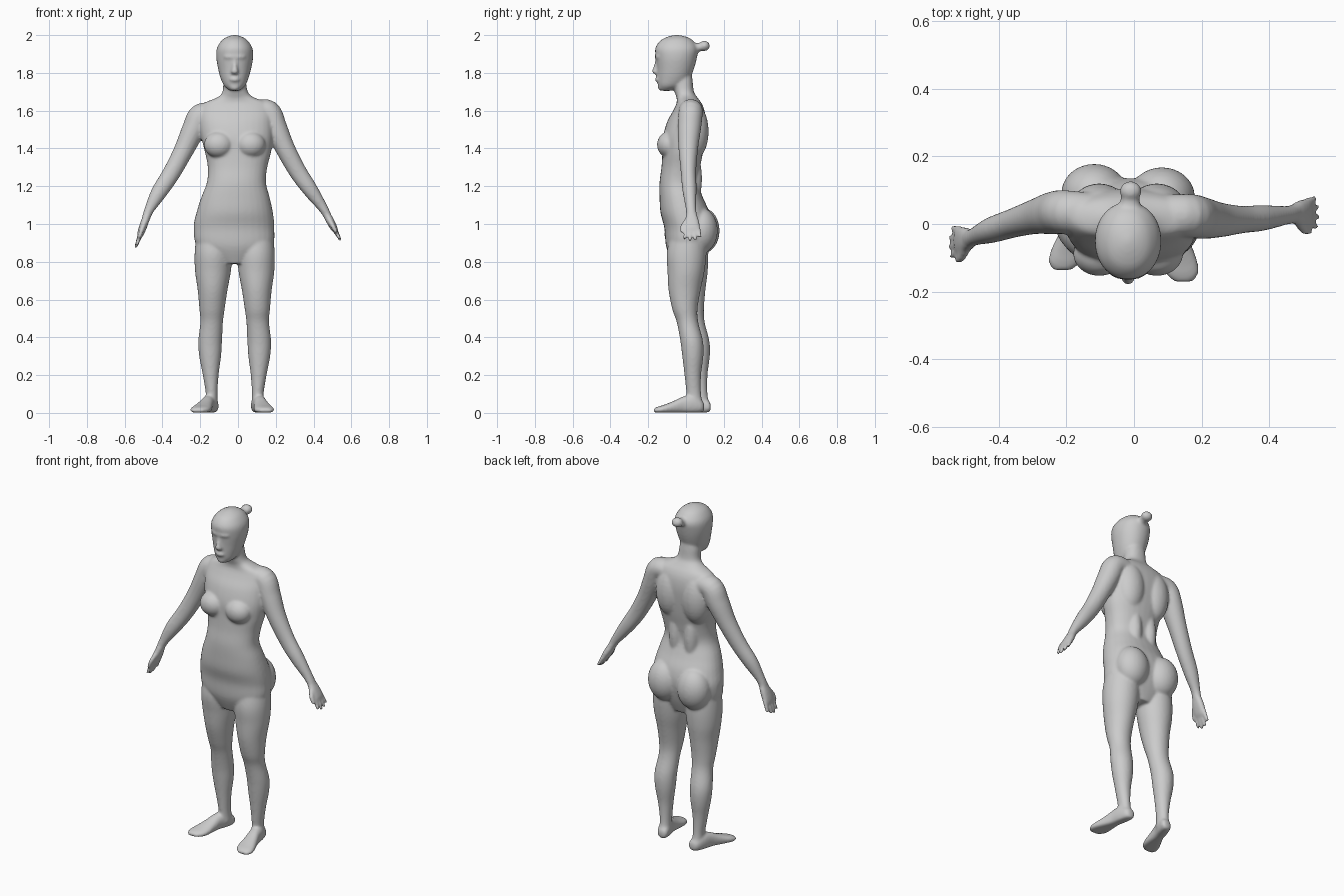
import bpy, bmesh, math
from mathutils import Vector, Matrix

bm = bmesh.new()
MID = -0.0175          # the figure's own centre line


def catmull(p, i, t):
    a, b, c, d = (Vector(p[max(0, min(len(p) - 1, i + k))]) for k in (-1, 0, 1, 2))
    return 0.5 * (2 * b + (c - a) * t + (2 * a - 5 * b + 4 * c - d) * t * t
                  + (3 * b - a - 3 * c + d) * t ** 3)


def tube(stations, axis=None, ref=(0, 1, 0), power=2.0, sides=32, steps=5):
    """Loft ellipses through (x, y, z, radius across, radius along ref)."""
    pts = [catmull(stations, i, k / steps) for i in range(len(stations) - 1) for k in range(steps)]
    pts.append(Vector(stations[-1]))
    rings = []
    for n, p in enumerate(pts):
        t = Vector(axis) if axis else (pts[min(n + 1, len(pts) - 1)] - pts[max(n - 1, 0)]).to_3d()
        t = Vector(t[:3]).normalized()
        v = Vector(ref)
        v = (v - v.dot(t) * t).normalized()
        u = v.cross(t)
        ring = []
        for k in range(sides):
            c, s = math.cos(k * math.tau / sides), math.sin(k * math.tau / sides)
            c = math.copysign(abs(c) ** (2 / power), c)
            s = math.copysign(abs(s) ** (2 / power), s)
            q = Vector(p[:3]) + u * c * max(p[3], .004) + v * s * max(p[4], .004)
            q.z = max(q.z, 0.002)
            ring.append(bm.verts.new(q))
        rings.append(ring)
    faces = [bm.faces.new((a[k], a[(k + 1) % sides], b[(k + 1) % sides], b[k]))
             for a, b in zip(rings, rings[1:]) for k in range(sides)]
    faces += [bm.faces.new(rings[0]), bm.faces.new(rings[-1])]
    bmesh.ops.recalc_face_normals(bm, faces=faces)


def ball(c, r):
    bmesh.ops.create_uvsphere(bm, u_segments=24, v_segments=16, radius=1,
                              matrix=Matrix.Translation(c) @ Matrix.Diagonal((*r, 1)))


def slices(rows, power=2.0):
    """Horizontal loft from rows of (z, x left, x right, y front, y back)."""
    tube([((l + r) / 2, (f + b) / 2, z, (r - l) / 2, (b - f) / 2) for z, l, r, f, b in rows],
         axis=(0, 0, 1), power=power)


# torso and neck
slices([(.79, -.10, .065, -.07, .08), (.88, -.215, .18, -.105, .115), (.98, -.235, .192, -.115, .135),
        (1.06, -.22, .185, -.135, .125), (1.14, -.195, .168, -.14, .09), (1.22, -.165, .148, -.14, .065),
        (1.30, -.16, .155, -.13, .075), (1.38, -.175, .175, -.125, .09), (1.46, -.195, .185, -.122, .1),
        (1.54, -.205, .185, -.10, .105), (1.60, -.205, .185, -.068, .098), (1.64, -.18, .165, -.05, .082),
        (1.67, -.11, .085, -.05, .06), (1.70, -.082, .052, -.06, .042), (1.76, -.078, .042, -.07, .035),
        (1.80, -.07, .035, -.07, .03)], power=2.25)

# head
slices([(1.705, -.043, .007, -.13, -.08), (1.73, -.072, .037, -.147, -.02), (1.77, -.092, .055, -.152, .02),
        (1.82, -.105, .069, -.154, .042), (1.88, -.115, .08, -.16, .058), (1.93, -.112, .077, -.163, .064),
        (1.97, -.088, .052, -.137, .038), (1.99, -.06, .024, -.1, .005), (2.001, -.026, -.01, -.06, -.04)],
       power=2.1)
tube([(MID, -.15, 1.87, .01, .012), (MID, -.16, 1.825, .014, .015), (MID, -.163, 1.805, .02, .018),
      (MID, -.15, 1.79, .012, .012)], axis=(0, 0, 1))                      # nose
ball((MID, -.147, 1.765), (.028, .018, .014))                              # lips
ball((MID, -.13, 1.725), (.03, .02, .02))                                  # chin
ball((MID, -.14, 1.885), (.06, .026, .02))                                 # brow

# hair bun
ball((-.01, .097, 1.943), (.033, .03, .028))
ball((-.012, .06, 1.935), (.03, .04, .024))

# paired body masses
for s in (-1, 1):
    ball((MID + s * .085, -.088, 1.42), (.078, .066, .07))                 # breast
    ball((MID + s * .10, .085 - s * .005, .965), (.098, .088, .12))        # buttock
    ball((MID + s * .085, .042, 1.49), (.088, .078, .15))                  # shoulder blade
    ball((MID + s * .05, .03, 1.24), (.045, .055, .16))                    # lower back

# legs and feet, the right one set a little further forward
LEG = [(.127, .015, .97, .095, .09), (.13, .012, .85, .1, .105), (.115, .017, .75, .095, .098),
       (.117, .018, .65, .079, .085), (.12, .028, .55, .067, .067), (.122, .042, .48, .06, .057),
       (.13, .064, .38, .063, .06), (.13, .07, .30, .058, .056), (.127, .07, .2, .042, .044),
       (.122, .075, .1, .031, .039), (.121, .082, .04, .034, .045)]
LEG[0], LEG[1] = (.105, .015, .97, .095, .09), (.112, .012, .85, .1, .105)
for s, turn in ((-1, .062), (1, .036)):
    off = -.034 if s > 0 else 0
    tube([(MID + s * x, y + off * min(1, max(0, (.95 - z) / .4)), z, rx, ry)
          for x, y, z, rx, ry in LEG], axis=(0, 0, 1))
    foot = [(.131, .03, .018, .018), (.115, .035, .032, .034), (.07, .045, .037, .05), (.02, .042, .036, .045),
            (-.03, .03, .044, .034), (-.08, .02, .053, .024), (-.115, .015, .048, .018),
            (-.138, .012, .025, .01)]
    tube([(MID + s * (.121 + turn * (.1 - y) / .2), y + off, z, rx, rz) for y, z, rx, rz in foot],
         axis=(0, 1, 0), ref=(0, 0, 1), power=2.3)

# arms: shoulder, upper arm, elbow, forearm, wrist
ARMS = {
    -1: [(-.11, .03, 1.585, .05, .06), (-.195, .035, 1.575, .064, .064), (-.235, .033, 1.50, .062, .064),
         (-.29, .022, 1.385, .052, .052), (-.355, .003, 1.265, .047, .043), (-.42, -.018, 1.165, .042, .038),
         (-.47, -.037, 1.075, .026, .027), (-.487, -.045, 1.03, .022, .029)],
    1: [(.08, .025, 1.60, .05, .06), (.16, .025, 1.595, .062, .064), (.2, .018, 1.51, .06, .062),
        (.25, .012, 1.40, .052, .052), (.315, .013, 1.28, .047, .041), (.38, .018, 1.185, .041, .038),
        (.45, .026, 1.085, .026, .028), (.475, .03, 1.04, .021, .03)]}
TIPS = {-1: Vector((-.543, -.055, .872)), 1: Vector((.545, .035, .91))}
for s, arm in ARMS.items():
    tube(arm)
    w, tip = Vector(arm[-1][:3]), TIPS[s]
    at = lambda f, dy=0: w.lerp(tip, f) + Vector((0, dy, 0))
    # palm
    tube([(*at(-.1), .02, .027), (*at(.2), .021, .038), (*at(.5), .018, .042), (*at(.62), .012, .036)], power=2.4)
    # four fingers
    for k, reach in enumerate((.92, 1.0, .97, .86)):
        d = (k - 1.5) * .021
        tube([(*at(.45, d), .013, .012), (*at(.75 * reach, d * 1.15), .012, .011),
              (*at(reach, d * 1.35), .009, .009)], sides=12)
    # thumb
    tube([(*at(.1, -.02), .014, .014), (*at(.4, -.05), .013, .013), (*at(.66, -.056), .009, .009)], sides=12)

# fuse everything into one smooth skin
mesh = bpy.data.meshes.new("body")
bm.to_mesh(mesh)
bm.free()
body = bpy.data.objects.new("body", mesh)
bpy.context.collection.objects.link(body)
remesh = body.modifiers.new("fuse", 'REMESH')
remesh.mode, remesh.voxel_size, remesh.use_smooth_shade = 'VOXEL', .007, True
soften = body.modifiers.new("soften", 'SMOOTH')
soften.factor, soften.iterations = .5, 10
for p in mesh.polygons:
    p.use_smooth = True
